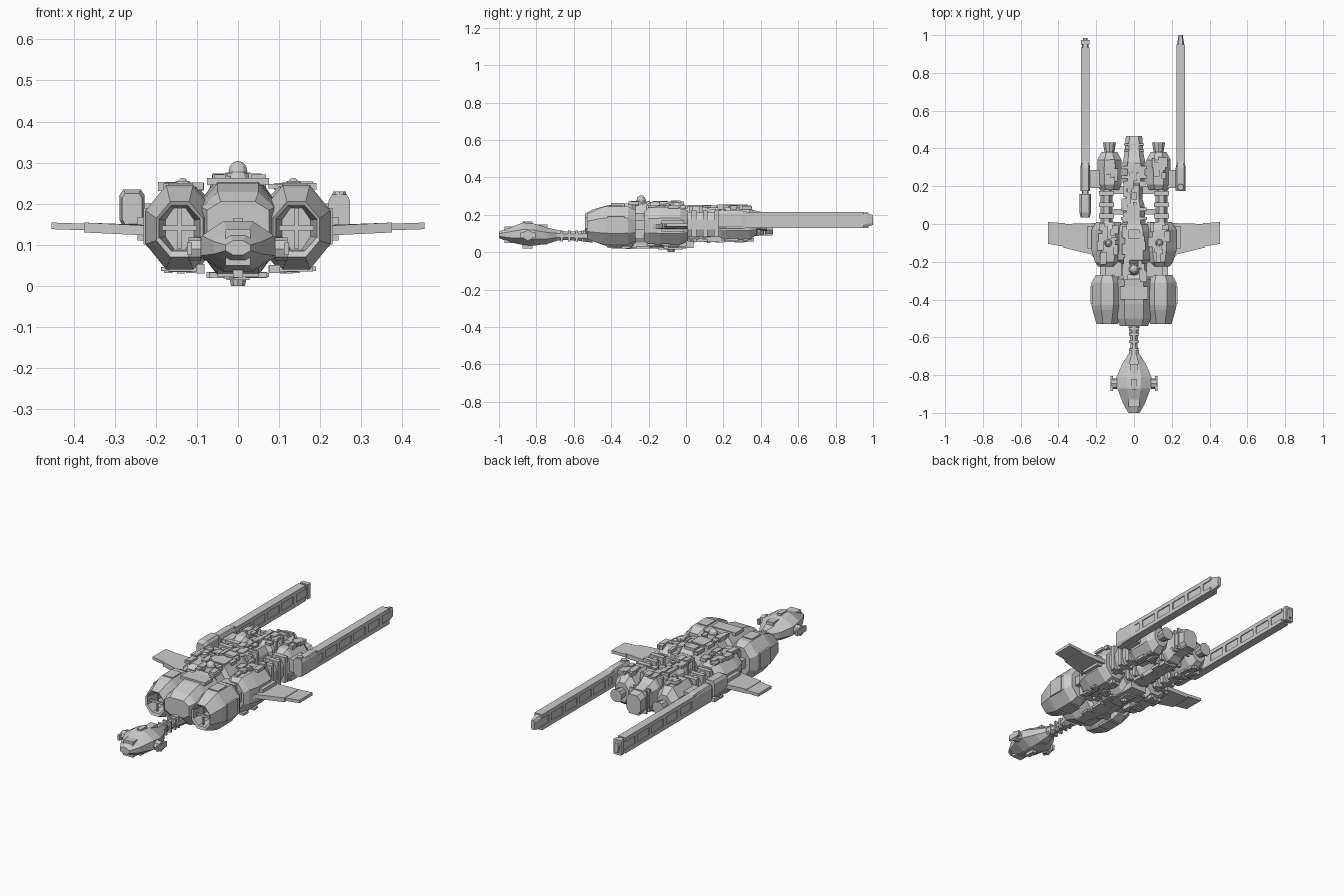
import bpy, bmesh, math, random
from mathutils import Matrix, Vector

random.seed(4)


def finish(name, bm):
    bmesh.ops.recalc_face_normals(bm, faces=bm.faces)
    me = bpy.data.meshes.new(name)
    bm.to_mesh(me)
    bm.free()
    ob = bpy.data.objects.new(name, me)
    bpy.context.collection.objects.link(ob)
    return ob


def loft(name, sections, cx=0.0, c=0.3):
    """Chamfered eight-sided hull through sections (y, half width, z low, z high)."""
    bm = bmesh.new()
    rings = []
    for y, w, z0, z1 in sections:
        h, m = (z1 - z0) / 2, (z1 + z0) / 2
        k = 1 - 2 * c
        pts = [(w, k * h), (k * w, h), (-k * w, h), (-w, k * h),
               (-w, -k * h), (-k * w, -h), (k * w, -h), (w, -k * h)]
        rings.append([bm.verts.new((cx + x, y, m + z)) for x, z in pts])
    for a, b in zip(rings, rings[1:]):
        for i in range(8):
            bm.faces.new((a[i], a[(i + 1) % 8], b[(i + 1) % 8], b[i]))
    bm.faces.new(rings[0])
    bm.faces.new(rings[-1])
    return finish(name, bm)


def add_box(bm, x0, x1, y0, y1, z0, z1):
    m = Matrix.Translation(((x0 + x1) / 2, (y0 + y1) / 2, (z0 + z1) / 2))
    m = m @ Matrix.Diagonal((abs(x1 - x0), abs(y1 - y0), abs(z1 - z0), 1))
    bmesh.ops.create_cube(bm, size=1, matrix=m)


def boxes(name, specs):
    bm = bmesh.new()
    for s in specs:
        add_box(bm, *s)
    return finish(name, bm)


def cyl(name, loc, r1, r2, depth, axis='Z', n=10):
    rot = {'Z': Matrix(), 'Y': Matrix.Rotation(-math.pi / 2, 4, 'X'),
           'X': Matrix.Rotation(math.pi / 2, 4, 'Y')}[axis]
    bm = bmesh.new()
    bmesh.ops.create_cone(bm, cap_ends=True, segments=n, radius1=r1, radius2=r2,
                          depth=depth, matrix=Matrix.Translation(loc) @ rot)
    return finish(name, bm)


def dome(name, loc, r):
    bm = bmesh.new()
    bmesh.ops.create_uvsphere(bm, u_segments=10, v_segments=6, radius=r,
                              matrix=Matrix.Translation(loc))
    return finish(name, bm)


def greebles(name, n, xr, yr, z, size=0.03, h=0.012):
    specs = []
    for _ in range(n):
        x, y = random.uniform(*xr), random.uniform(*yr)
        a, b = random.uniform(0.25, 0.6) * size, random.uniform(0.3, 1) * size
        t = random.uniform(0.4, 1) * h
        specs.append((x - a, x + a, y - b, y + b, z - t, z + t))
    return boxes(name, specs)


# Command pod, neck
loft("command_pod", [(-1, .03, .075, .11), (-.95, .058, .055, .13), (-.87, .088, .038, .158),
                     (-.81, .092, .035, .152), (-.74, .062, .045, .13), (-.69, .03, .06, .12)])
boxes("pod_fins", [(-.012, .012, -.875, -.82, .02, .165), (-.03, .03, -.97, -.93, .05, .137),
                   (-.02, .02, -.80, -.74, .04, .148)])
loft("neck", [(-.70, .03, .06, .12), (-.64, .018, .065, .11), (-.58, .022, .062, .11),
              (-.50, .038, .05, .125)])
boxes("neck_rings", [(-.026, .026, y, y + .012, .058, .116) for y in (-.67, -.63, -.59, -.56)])

# Central hull and tail boom
loft("central_hull", [(-.54, .075, .11, .205), (-.50, .088, .06, .228), (-.42, .09, .03, .25),
                      (-.29, .088, .025, .262), (-.27, .07, .035, .25), (-.21, .07, .035, .25),
                      (-.19, .085, .025, .268), (-.04, .085, .025, .265), (0, .07, .04, .25)], c=.22)
loft("spine", [(-.02, .062, .06, .25), (.1, .055, .065, .242), (.13, .045, .075, .23),
               (.2, .045, .075, .23), (.22, .06, .065, .243), (.33, .06, .065, .243),
               (.36, .052, .085, .225), (.465, .043, .095, .20)], c=.22)
boxes("keel", [(-.05, .05, -.42, .04, .022, .06), (-.035, .035, .04, .3, .055, .08),
               (-.03, .03, .3, .46, .09, .11), (-.028, .028, -.15, -.02, .014, .03)])
cyl("keel_turret", (0, -.08, .01), .018, .022, .02)
boxes("spine_ribs", [(-.068, .068, y, y + .018, .07, .248) for y in (.02, .07, .24, .29)]
      + [(-.052, .052, y, y + .01, .09, .215) for y in (.385, .415)])
boxes("hood_plates", [(-.075, .075, -.40, -.33, .245, .262), (-.04, .04, -.18, -.1, .26, .274),
                      (-.03, .03, -.08, -.03, .255, .276)])
cyl("sensor_base", (0, -.24, .26), .034, .026, .03)
dome("sensor_dome", (0, -.24, .28), .024)
greebles("spine_details", 26, (-.05, .05), (.02, .33), .243)
greebles("hull_top_details", 18, (-.055, .055), (-.3, -.02), .262)
greebles("belly_details", 24, (-.06, .06), (-.38, -.02), .026, .035, .008)
greebles("tail_belly_details", 14, (-.035, .035), (.03, .32), .062)

for s, side in ((-1, "left"), (1, "right")):
    def mbox(name, specs):
        return boxes(side + name, [(s * a, s * b, *r) for a, b, *r in specs])

    # Pod disc on each side of the command pod
    cyl(side + "_pod_disc", (s * .105, -.845, .09), .028, .028, .03, 'X', 8)
    mbox("_pod_arm", [(.112, .124, -.885, -.805, .075, .105)])

    # Forward shoulder with a recessed intake
    loft(side + "_shoulder", [(-.40, .035, .09, .19), (-.525, .05, .085, .195),
                              (-.53, .057, .07, .205), (-.455, .078, .045, .238),
                              (-.43, .083, .04, .245), (-.31, .083, .04, .245),
                              (-.27, .06, .06, .225)], cx=s * .142)
    mbox("_intake_bars", [(.10, .185, -.515, -.505, .135, .147), (.137, .147, -.515, -.505, .09, .19)])
    mbox("_shoulder_plates", [(.11, .17, -.42, -.34, .24, .25), (.218, .23, -.42, -.33, .1, .19),
                              (.1, .17, -.41, -.33, .035, .045)])
    # Waist link
    mbox("_waist", [(.06, .15, -.28, -.20, .07, .21), (.15, .18, -.28, -.2, .12, .17)])

    # Middle hull sponson
    loft(side + "_sponson", [(-.225, .055, .06, .215), (-.2, .072, .045, .238),
                             (-.14, .09, .04, .242), (-.03, .09, .04, .242),
                             (.01, .065, .06, .22)], cx=s * .135)
    cyl(side + "_sponson_turret", (s * .135, -.1, .245), .024, .018, .02)
    dome(side + "_turret_dome", (s * .135, -.1, .25), .013)
    greebles(side + "_sponson_details", 14, (s * .135 - .045, s * .135 + .045), (-.19, -.01), .242)
    greebles(side + "_sponson_under", 12, (s * .135 - .045, s * .135 + .045), (-.19, -.01), .041)

    # Wing: tapered slab rising slightly to the tip
    bm = bmesh.new()
    plan = [(.19, .005, .135), (.375, 0, .142), (.375, -.125, .142), (.23, -.16, .135), (.19, -.20, .135)]
    tip = [(.365, .004, .143), (.454, .01, .146), (.454, -.105, .146), (.365, -.12, .143)]
    for outline, t in ((plan, .012), (tip, .008)):
        up = [bm.verts.new((s * x, y, z + t)) for x, y, z in outline]
        lo = [bm.verts.new((s * x, y, z - t)) for x, y, z in outline]
        n = len(up)
        bm.faces.new(up)
        bm.faces.new(lo)
        for i in range(n):
            bm.faces.new((up[i], up[(i + 1) % n], lo[(i + 1) % n], lo[i]))
    finish(side + "_wing", bm)
    mbox("_wing_root", [(.2, .245, -.13, -.01, .11, .168)])

    # Engine feed beams and rear engine
    loft(side + "_feed_beam", [(-.02, .032, .08, .215), (.22, .032, .085, .21)], cx=s * .145)
    mbox("_feed_clamps", [(.105, .185, y, y + .025, .08, .222) for y in (.03, .09, .15)]
         + [(.04, .13, .05, .08, .12, .18), (.04, .13, .16, .2, .12, .18)])
    loft(side + "_engine", [(.18, .05, .08, .22), (.21, .064, .065, .238), (.34, .064, .065, .238),
                            (.38, .042, .095, .2)], cx=s * .13)
    cyl(side + "_nozzle", (s * .13, .405, .148), .027, .036, .055, 'Y')
    greebles(side + "_engine_details", 12, (s * .13 - .035, s * .13 + .035), (.21, .34), .238)
    greebles(side + "_engine_under", 10, (s * .13 - .035, s * .13 + .035), (.21, .34), .066)

    # Long rail with its mount; the left one has an extra forward housing
    cx = -.258 if s < 0 else .247
    start, end = (.15, .985) if s < 0 else (.19, 1.0)
    loft(side + "_rail", [(start, .018, .135, .21), (end - .04, .018, .135, .21), (end, .011, .145, .198)],
         cx=cx, c=.2)
    strips = [(cx - .023, cx + .023, start + .03, end - .05, z, z + .022) for z in (.128, .193)]
    strips += [(cx - .023, cx + .023, start + .05 + i * .125, start + .075 + i * .125, .13, .213)
               for i in range(7) if start + .075 + i * .125 < end]
    boxes(side + "_rail_strips", strips)
    loft(side + "_rail_breech", [(.175, .026, .125, .222), (.3, .026, .125, .222), (.33, .02, .13, .215)],
         cx=cx, c=.15)
    mbox("_rail_mount", [(.17, .235, .19, .285, .13, .2)])
    if s < 0:
        loft("left_rail_housing", [(.035, .024, .15, .225), (.06, .03, .145, .235), (.16, .03, .145, .235)],
             cx=cx, c=.15)
    else:
        cyl("right_rail_cap", (cx, .195, .222), .02, .016, .016)
